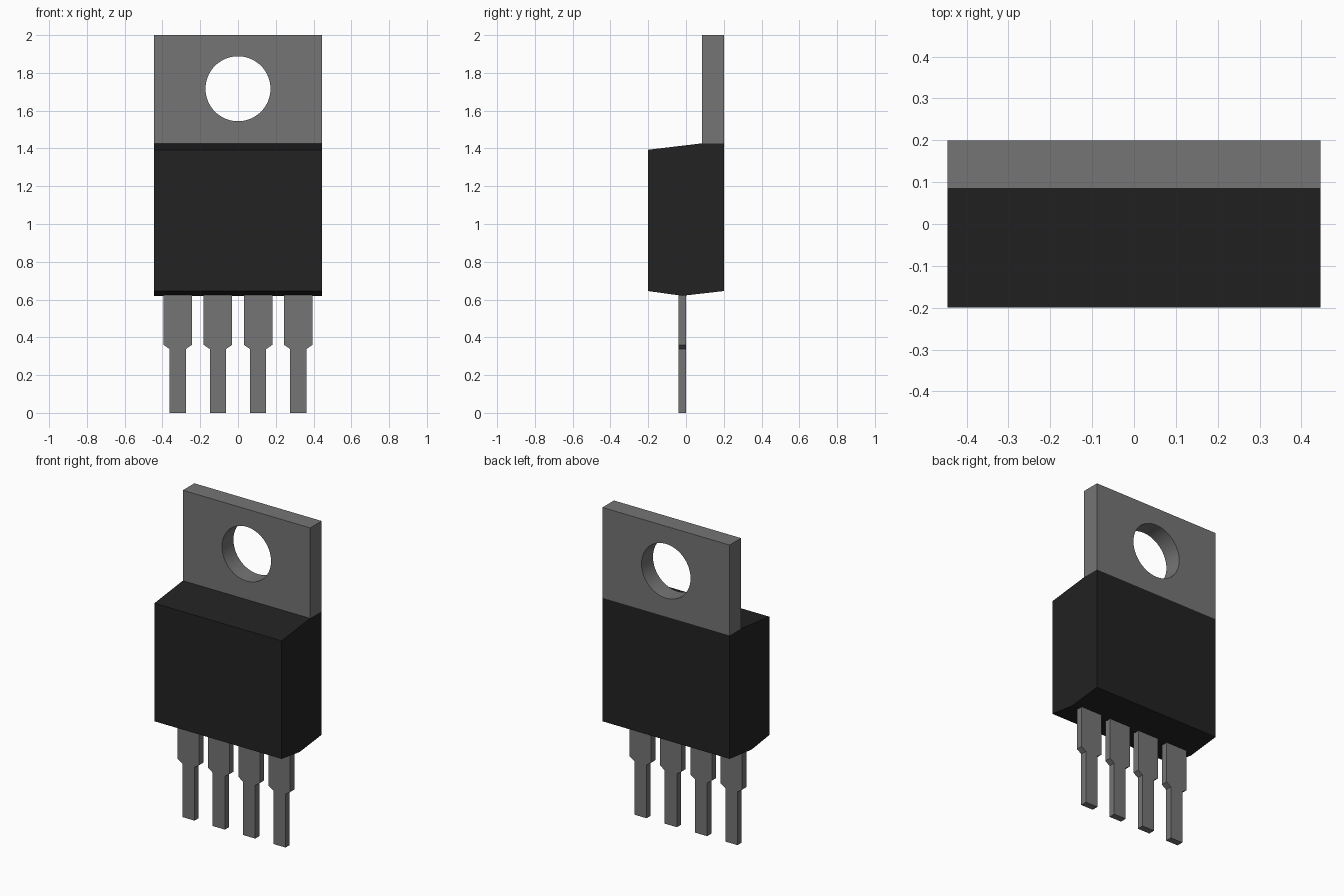
import bpy
import bmesh
import math
from mathutils import Vector

cube = bpy.data.objects.get("Cube")
if cube:
    bpy.data.objects.remove(cube, do_unlink=True)


def make_material(name, level):
    mat = bpy.data.materials.new(name)
    mat.use_nodes = True
    colour = (level, level, level, 1.0)
    mat.diffuse_color = colour
    bsdf = next(n for n in mat.node_tree.nodes if n.type == 'BSDF_PRINCIPLED')
    bsdf.inputs["Base Color"].default_value = colour
    return mat


metal = make_material("grey metal", 0.178)
plastic = make_material("black plastic", 0.016)


def prism(name, outline, extrusion, mat, hole=None):
    """Extrude a closed 3D outline, optionally with one hole, into a solid."""
    bm = bmesh.new()
    verts = [bm.verts.new(p) for p in outline]
    if hole:
        edges = []
        for loop in (verts, [bm.verts.new(p) for p in hole]):
            edges += [bm.edges.new((loop[i - 1], loop[i])) for i in range(len(loop))]
        bmesh.ops.triangle_fill(bm, edges=edges, use_beauty=True)
    else:
        bm.faces.new(verts)
    # Keep the source faces as one cap and move the copy to form the other
    result = bmesh.ops.extrude_face_region(bm, geom=bm.faces[:], use_keep_orig=True)
    moved = [g for g in result["geom"] if isinstance(g, bmesh.types.BMVert)]
    bmesh.ops.translate(bm, verts=moved, vec=Vector(extrusion))
    bmesh.ops.recalc_face_normals(bm, faces=bm.faces[:])
    mesh = bpy.data.meshes.new(name)
    bm.to_mesh(mesh)
    bm.free()
    mesh.materials.append(mat)
    obj = bpy.data.objects.new(name, mesh)
    bpy.context.collection.objects.link(obj)
    return obj


HALF = 0.446

# Moulded body: side profile (y, z) swept across the width
profile = [(-0.2, 0.645), (-0.02, 0.62), (0.2, 0.645),
           (0.2, 1.427), (0.085, 1.427), (-0.2, 1.393)]
prism("body", [(-HALF, y, z) for y, z in profile], (2 * HALF, 0, 0), plastic)

# Mounting tab with a round bolt hole
TAB_FRONT, TAB_BACK = 0.085, 0.2
corners = [(-HALF, 1.427), (HALF, 1.427), (HALF, 2.0), (-HALF, 2.0)]
steps = [2 * math.pi * i / 64 for i in range(64)]
bolt_hole = [(0.172 * math.cos(a), TAB_FRONT, 1.716 + 0.172 * math.sin(a)) for a in steps]
tab = prism("mounting_tab", [(x, TAB_FRONT, z) for x, z in corners],
            (0, TAB_BACK - TAB_FRONT, 0), metal, bolt_hole)
bpy.ops.object.select_all(action='DESELECT')
tab.select_set(True)
bpy.context.view_layer.objects.active = tab
bpy.ops.object.shade_smooth_by_angle(angle=math.radians(30))

# Four stepped pins, their tops set into the body
half_pin = [(0.043, 0.0), (0.043, 0.338), (0.075, 0.36), (0.075, 0.64)]
pin_outline = half_pin + [(-x, z) for x, z in reversed(half_pin)]
for i in range(4):
    centre = (i - 1.5) * 0.2127
    prism(f"pin_{i + 1}", [(centre + x, -0.041, z) for x, z in pin_outline],
          (0, 0.042, 0), metal)
